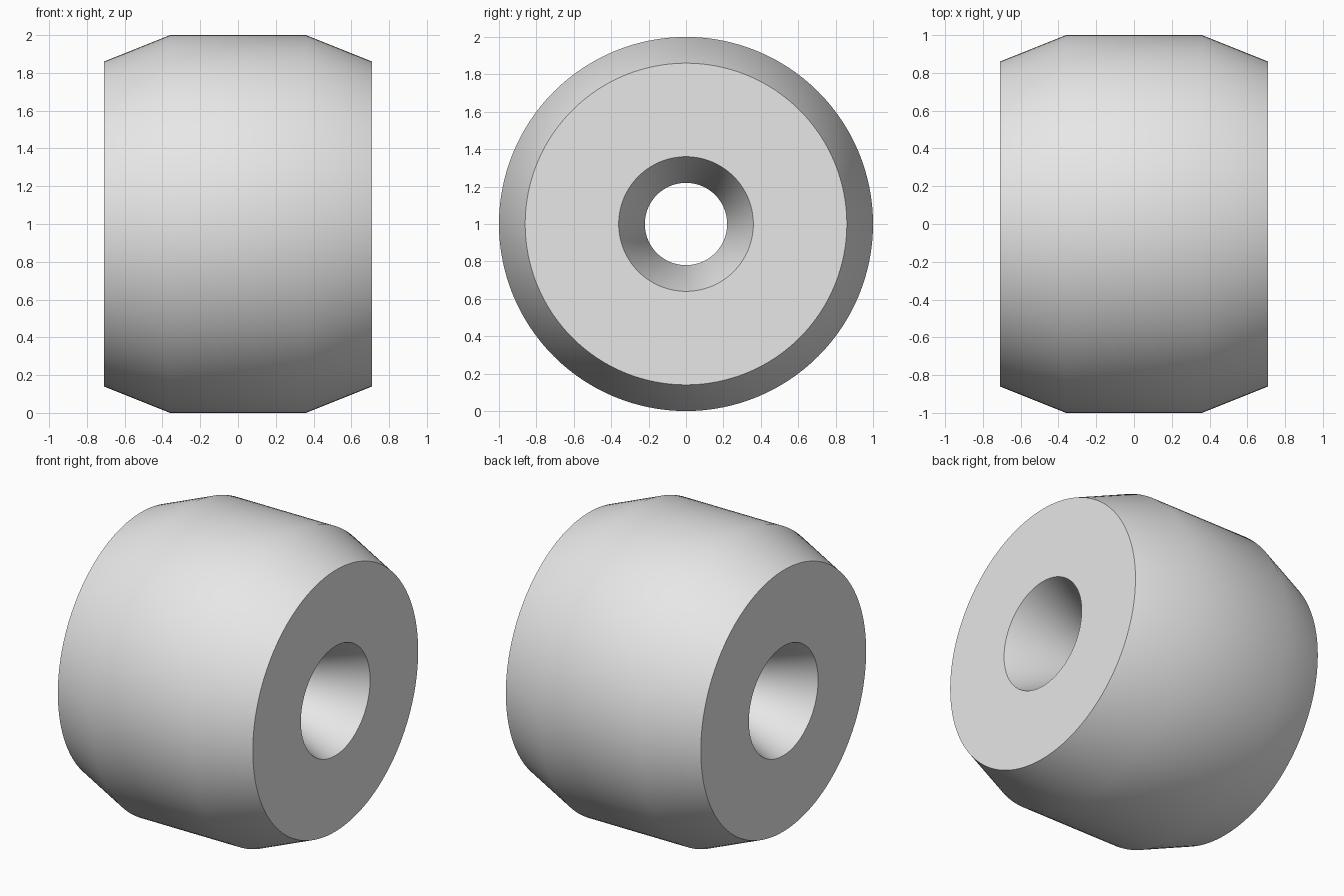
import bpy
import bmesh
from math import radians
from mathutils import Matrix, Vector

cube = bpy.data.objects.get("Cube")
if cube:
    bpy.data.objects.remove(cube, do_unlink=True)

SEGMENTS = 128
HALF_WIDTH, HALF_FLAT = 0.71, 0.36
OUTER, RIM = 1.0, 0.86
BORE, MOUTH = 0.22, 0.36

# Plain grey material
grey = bpy.data.materials.new("light grey")
grey.use_nodes = True
colour = (0.8, 0.8, 0.8, 1)
grey.diffuse_color = colour
grey.node_tree.nodes["Principled BSDF"].inputs["Base Color"].default_value = colour

# Closed cross-section of the ring: (x, radius), chamfered outside and in the bore
outside = [(-HALF_WIDTH, RIM), (-HALF_FLAT, OUTER), (HALF_FLAT, OUTER), (HALF_WIDTH, RIM)]
inside = [(HALF_WIDTH, MOUTH), (HALF_FLAT, BORE), (-HALF_FLAT, BORE), (-HALF_WIDTH, MOUTH)]
profile = outside + inside

# Turn the cross-section around the x axis
bm = bmesh.new()
rings = []
for i in range(SEGMENTS):
    turn = Matrix.Rotation(radians(360 * i / SEGMENTS), 3, 'X')
    rings.append([bm.verts.new(turn @ Vector((x, 0, r))) for x, r in profile])
count = len(profile)
for i, ring in enumerate(rings):
    following = rings[(i + 1) % SEGMENTS]
    for j in range(count):
        k = (j + 1) % count
        bm.faces.new((ring[j], ring[k], following[k], following[j]))
bmesh.ops.recalc_face_normals(bm, faces=bm.faces)

mesh = bpy.data.meshes.new("bead")
bm.to_mesh(mesh)
bm.free()
mesh.materials.append(grey)
bead = bpy.data.objects.new("bead", mesh)
bead.location.z = OUTER
bpy.context.collection.objects.link(bead)

# Soft chamfers, crisp end faces
bpy.ops.object.select_all(action='DESELECT')
bead.select_set(True)
bpy.context.view_layer.objects.active = bead
bpy.ops.object.shade_smooth_by_angle(angle=radians(30))
